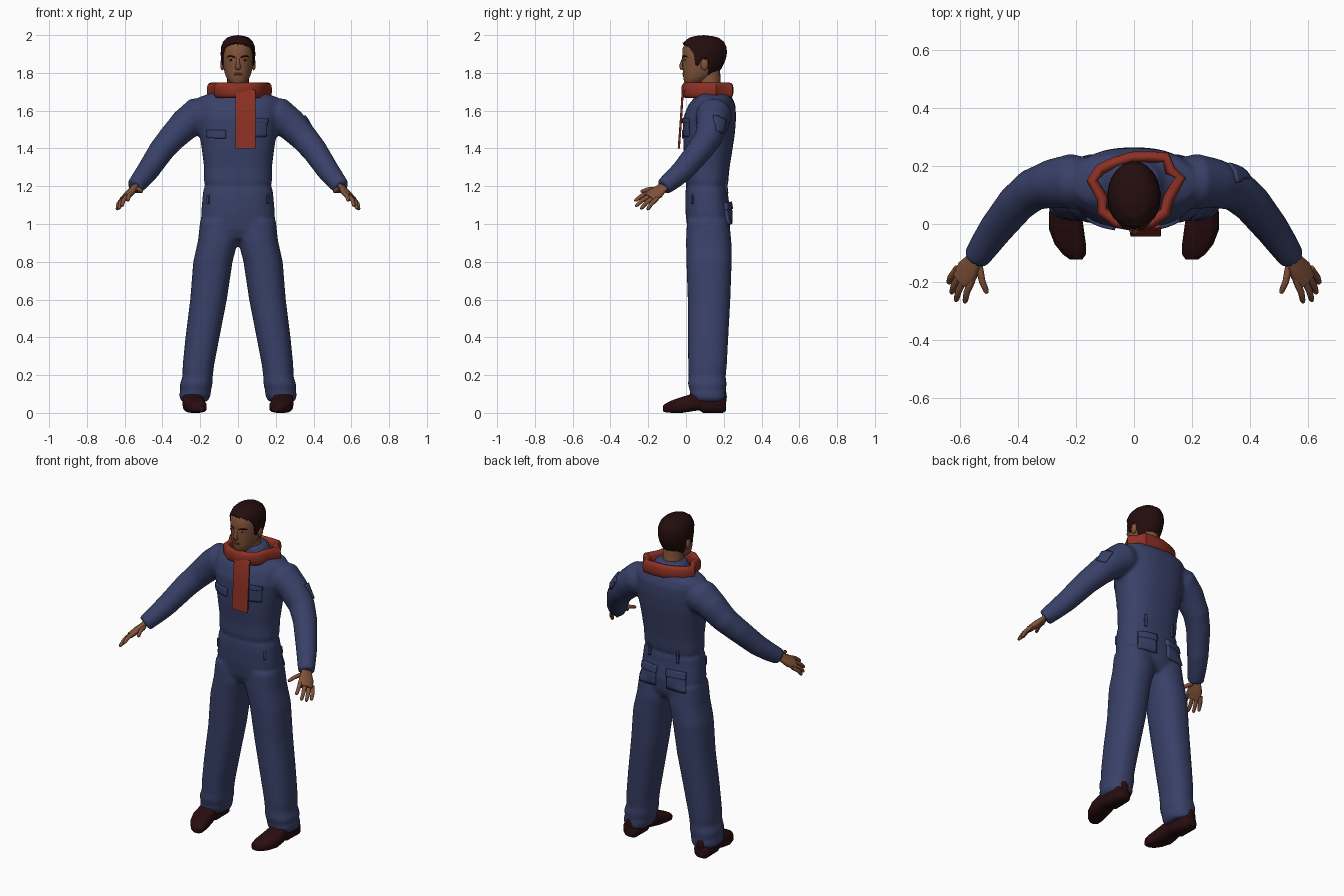
import bpy, bmesh, random
from math import sin, cos, pi, sqrt, copysign
from mathutils import Vector as V

random.seed(3)
if "Cube" in bpy.data.objects:
    bpy.data.objects.remove(bpy.data.objects["Cube"])


def material(name, rgb):
    m = bpy.data.materials.new(name)
    m.use_nodes = True
    m.diffuse_color = (*rgb, 1)
    bsdf = m.node_tree.nodes["Principled BSDF"]
    bsdf.inputs["Base Color"].default_value = (*rgb, 1)
    bsdf.inputs["Roughness"].default_value = 0.9
    return m


BLUE = material("blue cloth", (.04, .052, .138))
RED = material("red wool", (.27, .03, .017))
SKIN = material("brown skin", (.22, .086, .042))
LIP = material("lip brown", (.16, .056, .032))
DARK = material("dark brown hair", (.018, .004, .004))
LEATHER = material("dark leather", (.022, .004, .005))
WHITE = material("eye white", (.3, .25, .22))


def finish(name, bm, mat, angle=50):
    bmesh.ops.recalc_face_normals(bm, faces=bm.faces)
    me = bpy.data.meshes.new(name)
    bm.to_mesh(me)
    bm.free()
    me.materials.append(mat)
    ob = bpy.data.objects.new(name, me)
    bpy.context.collection.objects.link(ob)
    bpy.ops.object.select_all(action='DESELECT')
    ob.select_set(True)
    bpy.context.view_layer.objects.active = ob
    bpy.ops.object.shade_smooth_by_angle(angle=angle * pi / 180)
    return ob


def loft(bm, rings, n=24, power=2.0, closed=False):
    """Skin rings of (centre, half-width vector, half-height vector)."""
    loops = []
    for c, u, v in rings:
        loop = []
        for i in range(n):
            a = 2 * pi * i / n
            cu, cv = (copysign(abs(t) ** (2 / power), t) for t in (cos(a), sin(a)))
            loop.append(bm.verts.new(V(c) + V(u) * cu + V(v) * cv))
        loops.append(loop)
    pairs = list(zip(loops, loops[1:] + loops[:1]))
    for a, b in pairs if closed else pairs[:-1]:
        for i in range(n):
            j = (i + 1) % n
            bm.faces.new((a[i], a[j], b[j], b[i]))
    if not closed:
        bm.faces.new(loops[0])
        bm.faces.new(loops[-1])


def upright(rows):
    """Rings stacked in z from rows of z, x, half-width, y, half-depth."""
    return [((x, y, z), (rx, 0, 0), (0, ry, 0)) for z, x, rx, y, ry in rows]


def tube(path, radii, side=None, flat=1.0, closed=False):
    """Rings that follow a path; side fixes the wide direction."""
    pts = [V(p) for p in path]
    rings, n = [], len(pts)
    for i, p in enumerate(pts):
        a, b = (pts[i - 1], pts[(i + 1) % n]) if closed else (pts[max(i - 1, 0)], pts[min(i + 1, n - 1)])
        t = (b - a).normalized()
        u = (V(side) if side else t.cross(V((0, 0, 1))))
        u = (u - t * u.dot(t)).normalized()
        rings.append((p, u * radii[i], u.cross(t) * radii[i] * flat))
    return rings


def flip(p, s):
    return (p[0] * s, p[1], p[2])


def interp(table, t):
    """Linear lookup in rows whose first item rises."""
    for a, b in zip(table, table[1:]):
        if t <= b[0]:
            k = max(0, (t - a[0]) / (b[0] - a[0]))
            return [p + (q - p) * k for p, q in zip(a, b)]
    return list(table[-1])


# Coveralls: torso, legs and sleeves fused into one cloth surface
TORSO = [(.92, .10, .12, .09), (.97, .185, .12, .112), (1.05, .196, .118, .12), (1.14, .188, .11, .114),
         (1.185, .183, .11, .112), (1.2, .172, .11, .106), (1.22, .18, .11, .113), (1.3, .18, .114, .117),
         (1.4, .192, .117, .13), (1.48, .205, .122, .137), (1.56, .212, .125, .14), (1.63, .218, .137, .125),
         (1.67, .21, .145, .1), (1.705, .11, .14, .082), (1.75, .08, .14, .075)]
LEG = [(1.02, .1, .1, .117, .112), (.91, .106, .106, .12, .12), (.8, .133, .104, .122, .12),
       (.6, .156, .097, .122, .113), (.4, .188, .09, .117, .107), (.25, .21, .083, .114, .102),
       (.19, .214, .08, .112, .098), (.15, .222, .087, .113, .103), (.12, .224, .081, .115, .095),
       (.09, .229, .084, .118, .097), (.06, .23, .07, .125, .085)]
ARM = [(.14, .145, 1.59), (.215, .147, 1.575), (.28, .14, 1.527), (.35, .118, 1.455),
       (.405, .072, 1.39), (.475, -.015, 1.285), (.51, -.065, 1.24), (.547, -.12, 1.195)]
bm = bmesh.new()
loft(bm, upright([(z, 0, rx, y, ry) for z, rx, y, ry in TORSO]), 40, 2.4)
for s in (1, -1):
    loft(bm, upright([(z, x * s, rx, y, ry) for z, x, rx, y, ry in LEG]), 32, 2.3)
    loft(bm, tube([flip(p, s) for p in ARM], [.08, .096, .085, .074, .068, .06, .054, .046]), 24)
suit = finish("coveralls", bm, BLUE)
mod = suit.modifiers.new("fuse", 'REMESH')
mod.mode, mod.voxel_size, mod.use_smooth_shade = 'VOXEL', .012, True
mod = suit.modifiers.new("soften", 'SMOOTH')
mod.factor, mod.iterations = .5, 4


# Pockets, flaps and tabs that hug the cloth
def patch(name, centre, u, v, thick=.012):
    bm = bmesh.new()
    bmesh.ops.create_grid(bm, x_segments=8, y_segments=6, size=1)
    for w in bm.verts:
        w.co = V(centre) + V(u) * w.co.x + V(v) * w.co.y
    ob = finish(name, bm, BLUE)
    wrap = ob.modifiers.new("hug", 'SHRINKWRAP')
    wrap.target, wrap.offset = suit, .003
    wrap.wrap_mode = 'ABOVE_SURFACE'
    sol = ob.modifiers.new("cloth", 'SOLIDIFY')
    sol.thickness, sol.offset = thick, 0


for s, label in ((1, "left"), (-1, "right")):
    patch(label + "_back_pocket", (.105 * s, .25, 1.06), (.065, 0, 0), (0, 0, .06), .018)
    patch(label + "_back_pocket_flap", (.105 * s, .25, 1.1), (.07, 0, 0), (0, 0, .02), .028)
    patch(label + "_belt_tab", (.1 * s, .235, 1.2), (.008, 0, 0), (0, 0, .035), .014)
    patch(label + "_hip_tab", (.17 * s, .02, 1.13), (.01, 0, 0), (0, 0, .025), .01)
patch("right_chest_flap", (-.13, -.02, 1.475), (.065, 0, 0), (0, 0, .022), .016)
patch("left_chest_pocket", (.125, -.02, 1.505), (.05, 0, 0), (0, 0, .045), .008)
patch("left_chest_flap", (.125, -.02, 1.548), (.054, 0, 0), (0, 0, .014), .016)
patch("sleeve_pocket", (.345, .17, 1.515), (0, .03, 0), (.025, 0, -.035))


def ball(name, centre, size, mat):
    bm = bmesh.new()
    bmesh.ops.create_uvsphere(bm, u_segments=16, v_segments=10, radius=1)
    for w in bm.verts:
        w.co = V(centre) + V([a * b for a, b in zip(w.co, size)])
    finish(name, bm, mat, 80)


# Shoes with a raised arch in front of the heel, and a heel that shows past the hem
SHOE = [(.212, .24, .03, .01, .07), (.195, .24, .048, 0, .09), (.09, .238, .052, 0, .12), (.07, .238, .052, .014, .12),
        (.03, .237, .057, .008, .1), (-.02, .233, .06, 0, .085), (-.07, .22, .054, 0, .068),
        (-.105, .206, .04, .002, .052), (-.122, .2, .022, .008, .038)]
for s, label in ((1, "left"), (-1, "right")):
    bm = bmesh.new()
    loft(bm, [((x * s, y, (lo + hi) / 2), (rx, 0, 0), (0, 0, (hi - lo) / 2)) for y, x, rx, lo, hi in SHOE], 24, 2.8)
    finish(label + "_shoe", bm, LEATHER)
    ball(label + "_shoe_back", (.238 * s, .202, .085), (.03, .014, .04), LEATHER)

# Hands: flat palm, four fingers and a thumb
FINGERS = [((.562, -.2, 1.164), (.585, -.272, 1.122)), ((.588, -.195, 1.147), (.616, -.267, 1.094)),
           ((.605, -.182, 1.133), (.631, -.24, 1.08)), ((.617, -.163, 1.125), (.641, -.205, 1.076)),
           ((.533, -.155, 1.185), (.508, -.24, 1.172))]
for s, label in ((1, "left"), (-1, "right")):
    bm = bmesh.new()
    palm = [(.535, -.095, 1.215), (.555, -.13, 1.188), (.574, -.16, 1.163), (.597, -.195, 1.138)]
    loft(bm, tube([flip(p, s) for p in palm], [.027, .033, .044, .038], (.05 * s, .04, -.035), .45), 16, 2.4)
    for a, b in FINGERS:
        a, b = V(flip(a, s)), V(flip(b, s))
        mid = a.lerp(b, .5) + V((.004 * s, 0, .006))
        loft(bm, tube([a.lerp(b, -.25), a, mid, a.lerp(b, .9), b], [.012, .0125, .0115, .0095, .005]), 10)
    finish(label + "_hand", bm, SKIN)

# Head and neck
HEAD = [(1.735, 0, .028, .03, .03), (1.75, 0, .045, .04, .05), (1.78, 0, .064, .065, .08),
        (1.81, 0, .073, .08, .097), (1.85, 0, .081, .09, .108), (1.89, 0, .085, .095, .115),
        (1.93, 0, .083, .095, .113), (1.96, 0, .072, .095, .098), (1.982, 0, .05, .095, .068),
        (1.993, 0, .015, .095, .02)]
bm = bmesh.new()
loft(bm, upright(HEAD), 40, 2.1)
finish("head", bm, SKIN, 80)
bm = bmesh.new()
loft(bm, upright([(1.66, 0, .068, .14, .065), (1.75, 0, .057, .125, .058), (1.83, 0, .058, .12, .06)]))
finish("neck", bm, SKIN)


def face_y(x, z):
    _, _, rx, y, ry = interp(HEAD, z)
    return y - ry * sqrt(max(0, 1 - (x / rx) ** 2))


# Hair: cap from the crown down to a hairline that drops at sideburns and nape
HAIRLINE = [(0, 1.95), (.5, 1.946), (.85, 1.93), (1.1, 1.9), (1.2, 1.835), (1.4, 1.83),
            (1.5, 1.872), (1.8, 1.865), (1.95, 1.8), (2.3, 1.778), (pi, 1.768)]
bm = bmesh.new()
N, ROWS = 56, 14
crown = bm.verts.new((0, .095, 2.0))
last = None
for r in range(1, ROWS + 1):
    row = []
    for i in range(N):
        a = 2 * pi * i / N
        low = interp(HAIRLINE, min(a, 2 * pi - a))[1] + random.uniform(-.005, .005)
        z = 1.991 + (low - 1.991) * (r / ROWS) ** 1.6
        _, _, rx, y, ry = interp(HEAD, z)
        row.append(bm.verts.new((sin(a) * (rx + .007), y - cos(a) * (ry + .007), z + .006)))
    for i in range(N):
        j = (i + 1) % N
        bm.faces.new((last[i], last[j], row[j], row[i]) if last else (crown, row[j], row[i]))
    last = row
hair = finish("hair", bm, DARK)
hair.modifiers.new("thickness", 'SOLIDIFY').thickness = .008

# Face features
bm = bmesh.new()
nose = [(0, -.014, 1.885), (0, -.022, 1.86), (0, -.028, 1.838), (0, -.023, 1.826), (0, -.012, 1.82)]
loft(bm, tube(nose, [.006, .009, .013, .017, .011], (1, 0, 0), .65), 14)
finish("nose", bm, SKIN, 80)
for z, h, label in ((1.796, .003, "upper"), (1.789, .0045, "lower")):
    ball(label + "_lip", (0, face_y(0, z) + .003, z), (.022, .007, h), LIP)
for s, label in ((1, "left"), (-1, "right")):
    x = .036 * s
    ball(label + "_eye", (x, face_y(x, 1.868) + .002, 1.868), (.014, .005, .005), WHITE)
    ball(label + "_iris", (x, face_y(x, 1.868) - .001, 1.868), (.006, .004, .005), DARK)
    ball(label + "_ear", (.083 * s, .098, 1.845), (.011, .02, .032), SKIN)
    bm = bmesh.new()
    brow = [(k * s, face_y(k, z) - .001, z) for k, z in ((.014, 1.882), (.03, 1.887), (.048, 1.888), (.06, 1.882))]
    loft(bm, tube(brow, [.003, .004, .004, .002], (0, 0, 1), .8), 8)
    finish(label + "_eyebrow", bm, DARK)

# Scarf: crumpled loop around the collar and one hanging end
LOOP = [(0, -.005), (.06, .005), (.108, .04), (.12, .09), (.16, .16), (.125, .185), (.11, .23), (.05, .232),
        (-.01, .23), (-.07, .21), (-.115, .19), (-.145, .15), (-.11, .09), (-.11, .045), (-.06, .005)]
bm = bmesh.new()
loft(bm, tube([(x, y, 1.708) for x, y in LOOP], [.04] * len(LOOP), (0, 0, 1), .5, True), 14, 2.4, True)
finish("scarf_loop", bm, RED)
bm = bmesh.new()
end = [(.04, -.008, 1.708), (.04, -.018, 1.69), (.04, -.027, 1.55), (.04, -.038, 1.4)]
loft(bm, tube(end, [.053] * 4, (1, 0, 0), .11), 16, 8)
finish("scarf_end", bm, RED)
